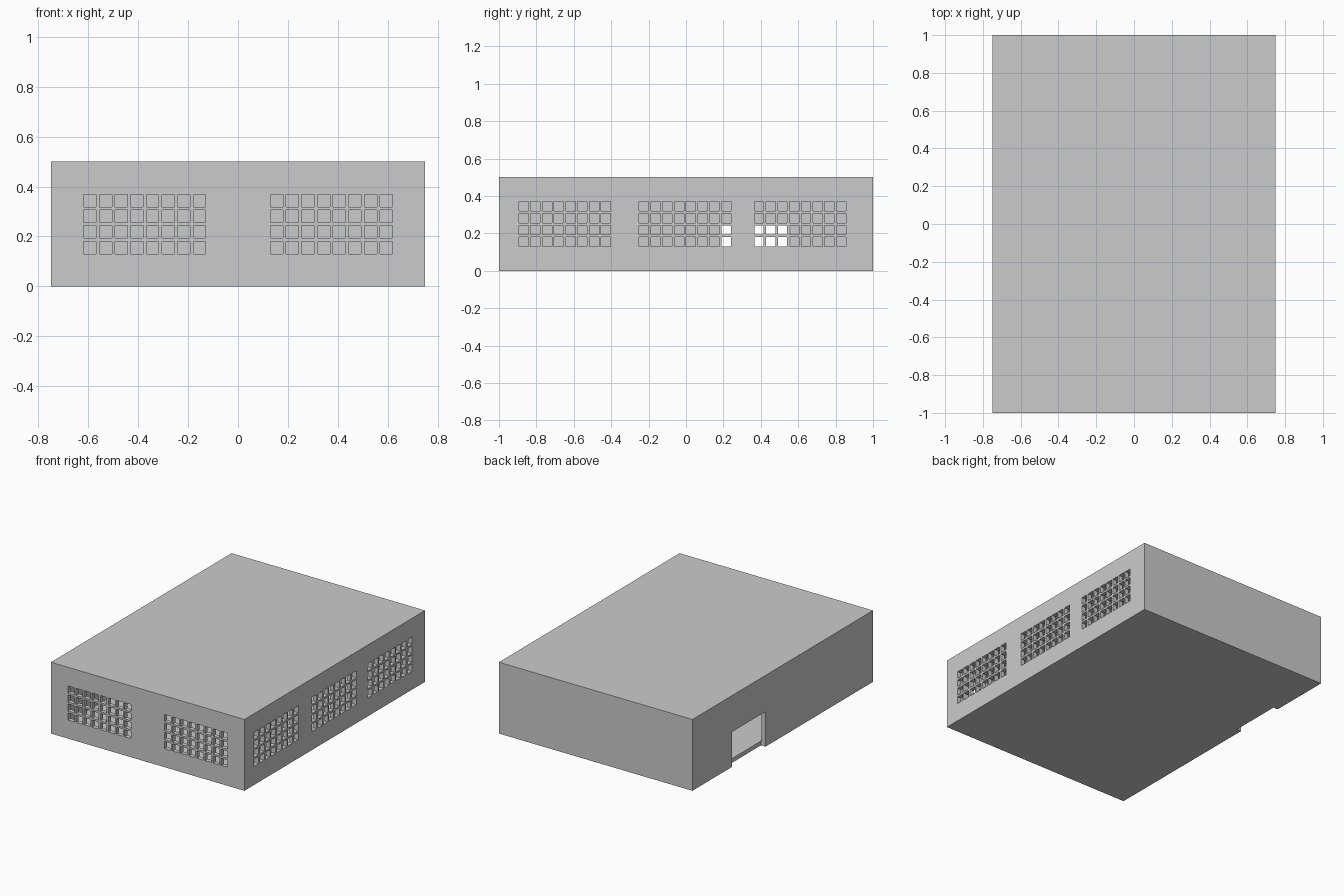
import bpy, bmesh
from mathutils import Matrix, Vector

if "Cube" in bpy.data.objects:
    bpy.data.objects.remove(bpy.data.objects["Cube"])

W, L, H, T = 1.5, 2.0, 0.5, 0.03      # width, length, height, wall thickness
PITCH, PANE = 0.0628, 0.05            # window spacing and opening size


def add_box(bm, lo, hi):
    lo, hi = Vector(lo), Vector(hi)
    m = Matrix.Translation((lo + hi) / 2) @ Matrix.Diagonal((*(hi - lo), 1))
    bmesh.ops.create_cube(bm, size=1, matrix=m)


def make_object(name, boxes):
    bm = bmesh.new()
    for lo, hi in boxes:
        add_box(bm, lo, hi)
    me = bpy.data.meshes.new(name)
    bm.to_mesh(me)
    bm.free()
    ob = bpy.data.objects.new(name, me)
    bpy.context.collection.objects.link(ob)
    return ob


def window_boxes(start, side):
    # one 8 x 4 block of square openings on the front or right wall
    out = []
    for c in range(8):
        for r in range(4):
            a, z = start + c * PITCH, 0.13 + r * 0.063
            if side == "front":
                out.append(((a, -L/2 - 0.02, z), (a + PANE, -L/2 + T + 0.02, z + PANE)))
            else:
                out.append(((W/2 - T - 0.02, a, z), (W/2 + 0.02, a + PANE, z + PANE)))
    return out


# Building shell
shell = make_object("building_shell", [((-W/2, -L/2, 0), (W/2, L/2, H))])

# Hollow interior
room = make_object("interior_cutter", [((-W/2 + T, -L/2 + T, T), (W/2 - T, L/2 - T, H - T))])

# Windows: two blocks in front, three on the right side; doorway on the left
openings = []
for s in (-0.619, 0.13):
    openings += window_boxes(s, "front")
for s in (-0.893, -0.25, 0.365):
    openings += window_boxes(s, "right")
openings.append(((-W/2 - 0.05, 0.19, -0.05), (-W/2 + T + 0.005, 0.56, 0.245)))
holes = make_object("window_and_door_cutter", openings)

for cutter in (room, holes):
    mod = shell.modifiers.new(cutter.name, "BOOLEAN")
    mod.operation = "DIFFERENCE"
    mod.solver = "EXACT"
    mod.object = cutter

# Bake the cuts and remove the cutters
bpy.context.view_layer.update()
dg = bpy.context.evaluated_depsgraph_get()
mesh = bpy.data.meshes.new_from_object(shell.evaluated_get(dg))
shell.modifiers.clear()
shell.data = mesh
for cutter in (room, holes):
    bpy.data.objects.remove(cutter)
